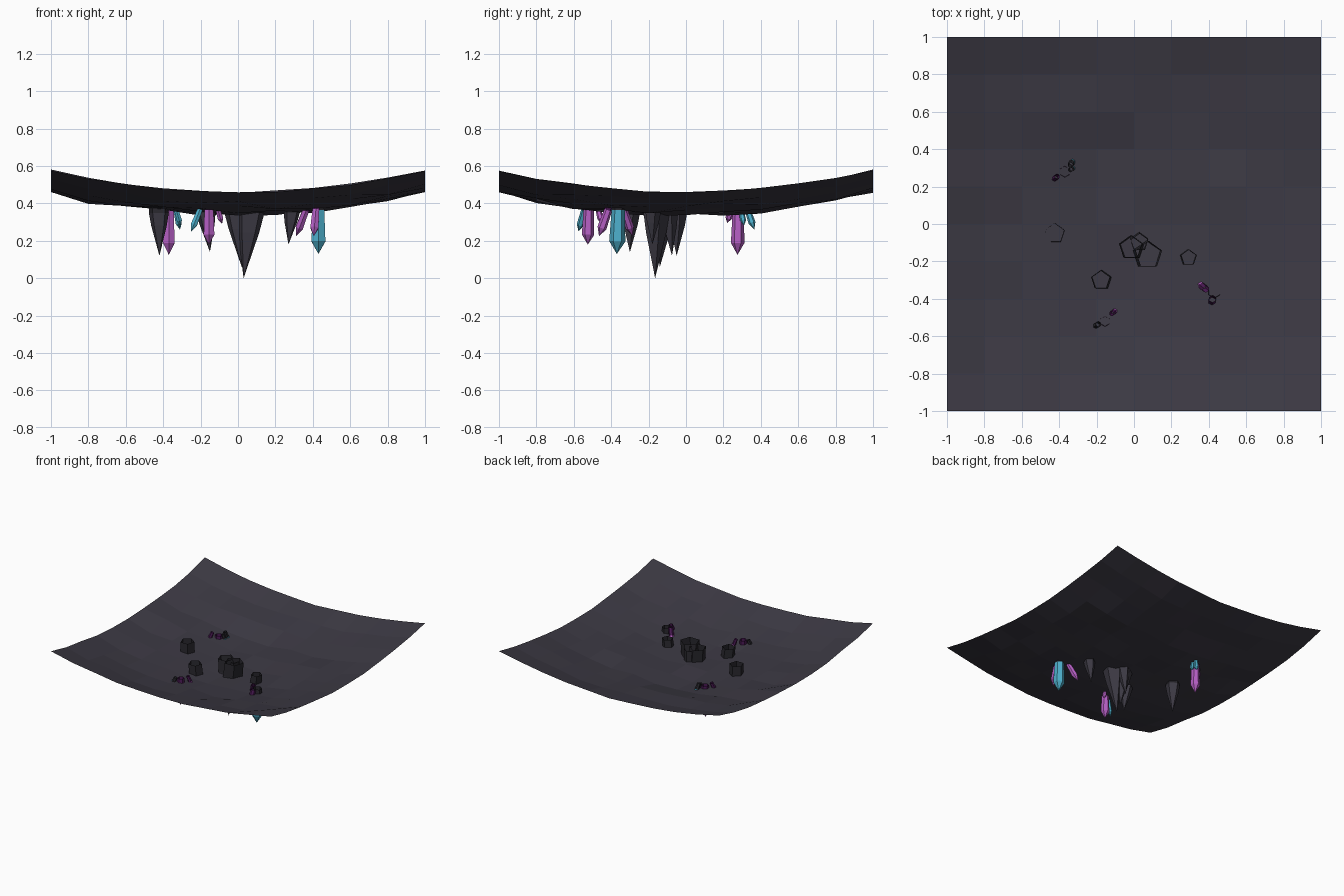
import bpy, bmesh, math, random
from mathutils import Vector

if "Cube" in bpy.data.objects:
    bpy.data.objects.remove(bpy.data.objects["Cube"])

random.seed(7)


def material(name, rgb):
    m = bpy.data.materials.new(name)
    m.diffuse_color = (*rgb, 1)
    m.use_nodes = True
    m.node_tree.nodes["Principled BSDF"].inputs["Base Color"].default_value = m.diffuse_color
    return m


ROCK = material("rock grey", (0.046, 0.042, 0.058))
DARK_ROCK = material("dark rock", (0.022, 0.021, 0.027))
PURPLE = material("purple crystal", (0.47, 0.115, 0.56))
DARK_PURPLE = material("dark purple", (0.07, 0.010, 0.09))
CYAN = material("cyan crystal", (0.075, 0.43, 0.60))


def finish(bm, name, mats):
    me = bpy.data.meshes.new(name)
    bm.to_mesh(me)
    bm.free()
    for m in mats:
        me.materials.append(m)
    ob = bpy.data.objects.new(name, me)
    bpy.context.collection.objects.link(ob)
    return ob


def spike(name, top, tip, sides, profile, mats, tilt_rings):
    """Open-topped spike: profile is (fraction along axis, radius); first band is the dark root."""
    top, tip = Vector(top), Vector(tip)
    axis = tip - top
    quat = Vector((0, 0, -1)).rotation_difference(axis.normalized())
    bm = bmesh.new()
    rings = []
    for t, r in profile:
        ring = []
        for i in range(sides):
            a = math.pi / 2 + 2 * math.pi * i / sides
            off = Vector((r * math.cos(a), r * math.sin(a), 0))
            if tilt_rings:
                off = quat @ off
            ring.append(bm.verts.new(top + axis * t + off))
        rings.append(ring)
    point = bm.verts.new(tip)
    for k, (a, b) in enumerate(zip(rings, rings[1:])):
        for i in range(sides):
            j = (i + 1) % sides
            f = bm.faces.new((a[i], b[i], b[j], a[j]))
            f.material_index = 1 if k == 0 else 0
    for i in range(sides):
        bm.faces.new((rings[-1][i], point, rings[-1][(i + 1) % sides]))
    return finish(bm, name, mats)


# cave ceiling: thin sagging sheet, rough in the middle, smoother at the rim
bm = bmesh.new()
bmesh.ops.create_grid(bm, x_segments=10, y_segments=10, size=1)
for v in bm.verts:
    x, y = v.co.x, v.co.y
    rim = max(abs(x), abs(y)) > 0.99
    rough = 0.005 if rim else 0.017
    v.co.z = 0.345 + 0.116 * (x * x + y * y) + random.uniform(-rough, rough)
    if not rim:
        v.co.z += 0.008 * y - 0.006
finish(bm, "cave_ceiling", [ROCK])

# stalactites: top centre, tip, radius
STALACTITES = [
    ((-0.425, -0.05, 0.45), (-0.42, -0.05, 0.12), 0.056),
    ((0.08, -0.165, 0.46), (0.03, -0.165, 0.0), 0.077),
    ((-0.02, -0.125, 0.45), (0.02, -0.14, 0.06), 0.066),
    ((0.03, -0.10, 0.43), (0.02, -0.075, 0.12), 0.05),
    ((0.295, -0.18, 0.42), (0.27, -0.18, 0.18), 0.045),
    ((-0.18, -0.30, 0.43), (-0.15, -0.30, 0.14), 0.054),
]
for n, (top, tip, r) in enumerate(STALACTITES):
    root = (top[2] - 0.35) / (top[2] - tip[2])
    spike(f"stalactite_{n + 1}", top, tip, 5,
          [(0, r * 0.96), (root, r), (root + 0.3 * (1 - root), r * 0.78)],
          [ROCK, DARK_ROCK], False)

# crystal clusters: colour, top centre, tip, radius
CRYSTALS = [
    (PURPLE, (-0.37, 0.28, 0.39), (-0.37, 0.275, 0.125), 0.036),
    (CYAN, (-0.34, 0.315, 0.41), (-0.31, 0.365, 0.26), 0.019),
    (CYAN, (-0.34, 0.29, 0.40), (-0.305, 0.31, 0.28), 0.016),
    (PURPLE, (-0.41, 0.255, 0.41), (-0.45, 0.22, 0.295), 0.018),
    (PURPLE, (-0.155, -0.52, 0.40), (-0.155, -0.525, 0.18), 0.033),
    (CYAN, (-0.19, -0.535, 0.40), (-0.25, -0.575, 0.25), 0.019),
    (PURPLE, (-0.12, -0.48, 0.41), (-0.085, -0.45, 0.29), 0.017),
    (CYAN, (0.43, -0.36, 0.41), (0.43, -0.37, 0.13), 0.043),
    (PURPLE, (0.385, -0.35, 0.42), (0.31, -0.285, 0.225), 0.023),
    (PURPLE, (0.42, -0.40, 0.41), (0.405, -0.465, 0.225), 0.025),
]
for n, (mat, top, tip, r) in enumerate(CRYSTALS):
    root_mat = DARK_PURPLE if mat == PURPLE else DARK_ROCK
    root = (top[2] - 0.365) / (top[2] - tip[2])
    spike(f"crystal_{n + 1}", top, tip, 6,
          [(0, r * 0.8), (root, r * 0.84), (0.76, r)], [mat, root_mat], True)
